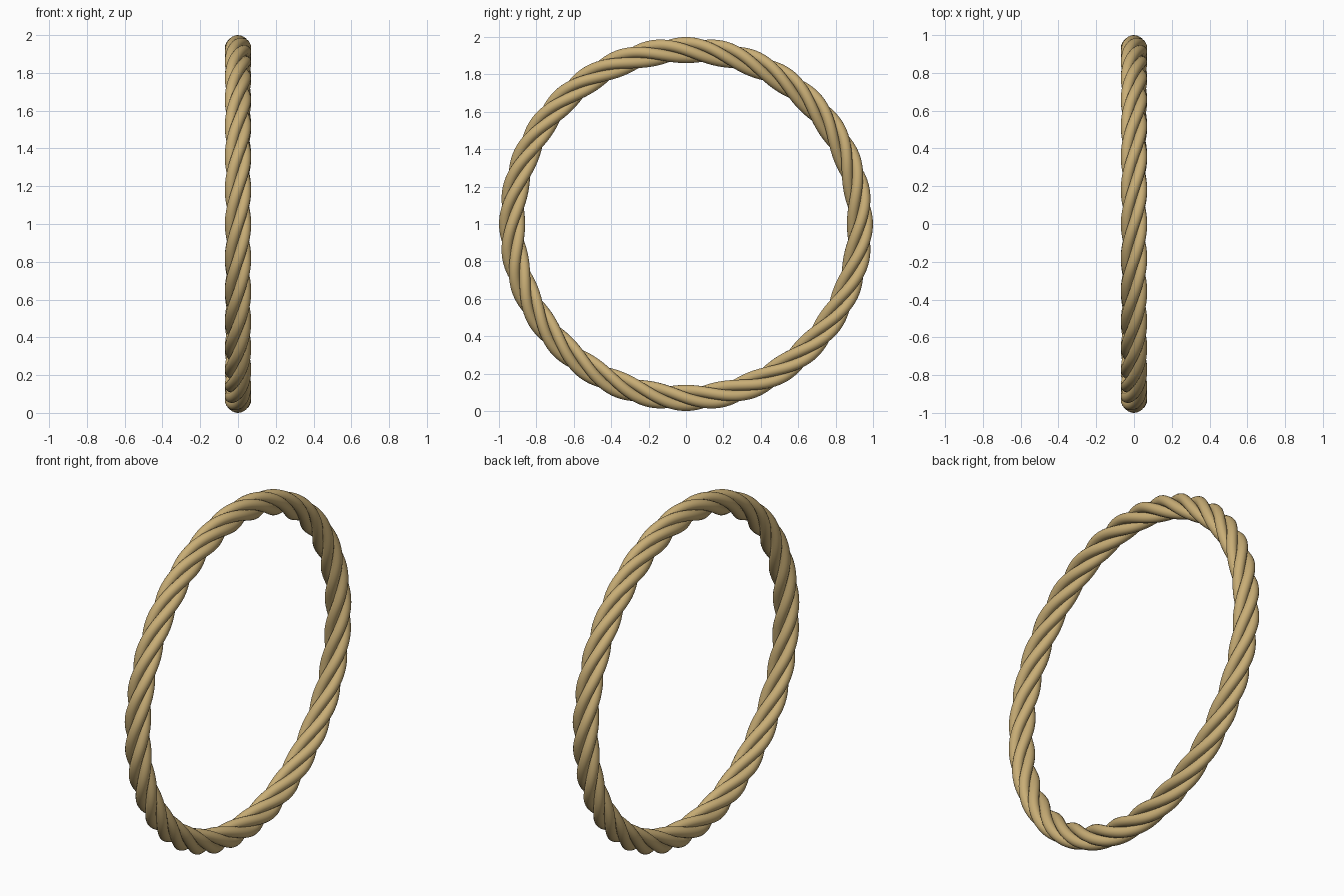
import bpy
from math import sin, cos, pi

if "Cube" in bpy.data.objects:
    bpy.data.objects.remove(bpy.data.objects["Cube"])

RING_R = 0.93      # radius of the rope's centre line
OFFSET = 0.0405    # strand distance from the centre line
STRAND_R = 0.0295  # strand thickness
STRANDS, TWISTS, STEPS = 4, 8, 320

mat = bpy.data.materials.new("rope_tan")
mat.diffuse_color = (0.58, 0.42, 0.18, 1)
mat.use_nodes = True
mat.node_tree.nodes["Principled BSDF"].inputs["Base Color"].default_value = mat.diffuse_color


def strand(index):
    """One closed helical strand wound around the ring."""
    curve = bpy.data.curves.new(f"rope_strand_{index + 1}", 'CURVE')
    curve.dimensions = '3D'
    curve.bevel_depth = STRAND_R
    curve.bevel_resolution = 6
    spline = curve.splines.new('POLY')
    spline.points.add(STEPS - 1)
    spline.use_cyclic_u = True
    for i, point in enumerate(spline.points):
        a = 2 * pi * i / STEPS
        phase = TWISTS * a + 2 * pi * index / STRANDS
        r = RING_R + OFFSET * cos(phase)
        point.co = (-OFFSET * sin(phase), r * cos(a), 1 + r * sin(a), 1)
    obj = bpy.data.objects.new(curve.name, curve)
    bpy.context.collection.objects.link(obj)
    obj.data.materials.append(mat)
    return obj


# Four twisted strands form the rope ring
strands = [strand(i) for i in range(STRANDS)]

# Turn the curves into smooth meshes
bpy.ops.object.select_all(action='DESELECT')
for obj in strands:
    obj.select_set(True)
bpy.context.view_layer.objects.active = strands[0]
bpy.ops.object.convert(target='MESH')
bpy.ops.object.shade_smooth()
